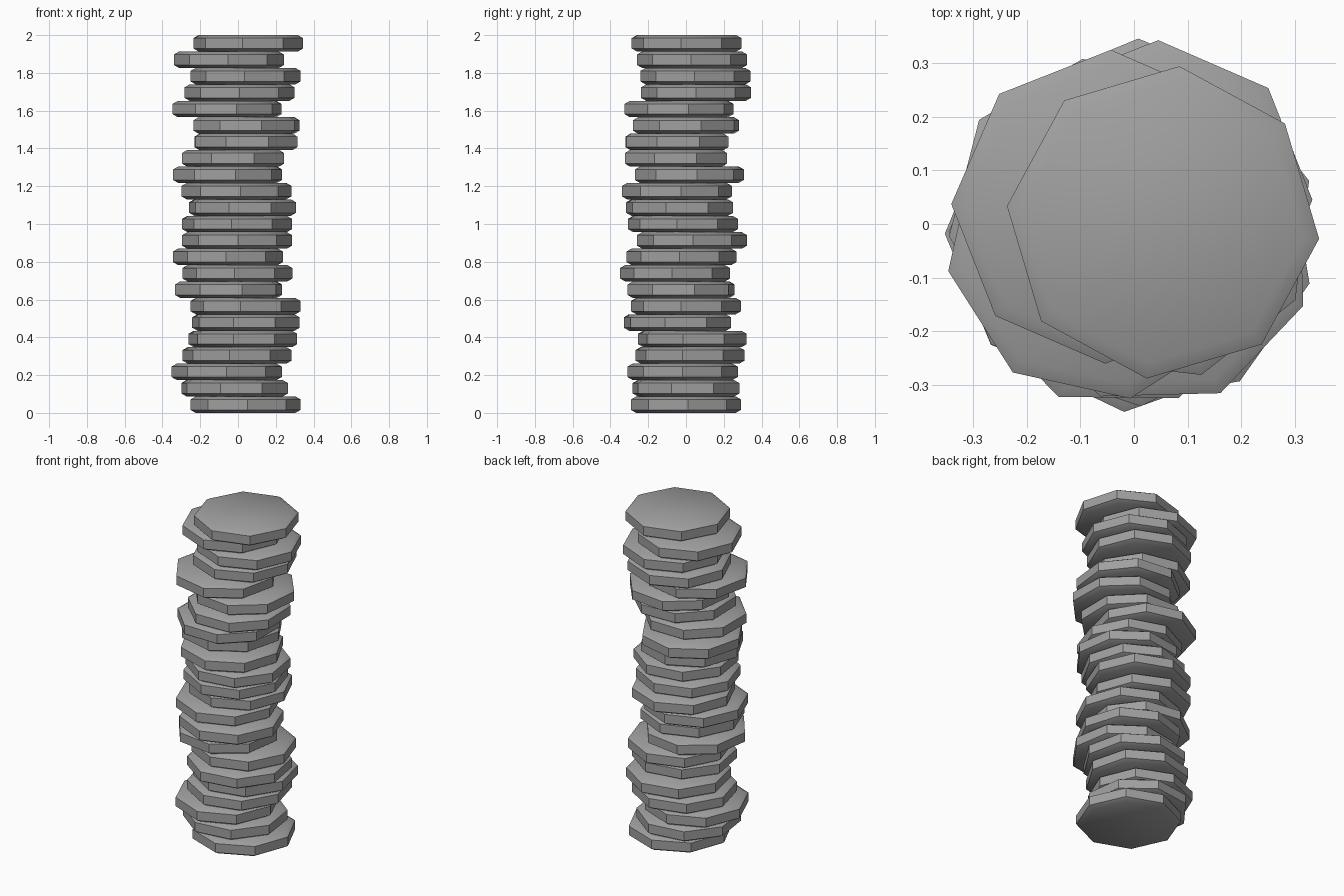
import bpy
import bmesh
from math import cos, sin, radians, pi

default_cube = bpy.data.objects.get("Cube")
if default_cube:
    bpy.data.objects.remove(default_cube, do_unlink=True)

# Disc placement from bottom to top: x and y shift in thousandths, turn in degrees
PLACEMENT = [
    (40, 0, 2), (-18, 0, -15), (-60, -18, 0), (-5, 21, -8), (26, 34, -10),
    (42, -45, -13), (40, 0, -5), (-50, -26, 14), (-3, -58, -3), (-53, -24, -2),
    (-5, 32, 1), (-5, -16, -6), (24, -34, -14), (-8, -48, 4), (-55, 18, 8),
    (-26, -53, 22), (42, -48, -21), (45, 0, 16), (-58, -37, 10), (8, 53, 0),
    (40, 50, -1), (-48, 32, -1), (54, 3, -6),
]
SIDES = 8
RADIUS = 0.292
HEIGHT = 2 / len(PLACEMENT)
BEVEL_WIDTH = 0.028
BEVEL_HEIGHT = 0.016

# Stone material
stone = bpy.data.materials.new("grey_stone")
stone.use_nodes = True
stone_colour = (0.35, 0.35, 0.35, 1)
stone.diffuse_color = stone_colour
stone.node_tree.nodes["Principled BSDF"].inputs["Base Color"].default_value = stone_colour


def disc_mesh():
    """Octagonal disc with a shallow chamfer around both caps."""
    profile = [
        (RADIUS - BEVEL_WIDTH, 0),
        (RADIUS, BEVEL_HEIGHT),
        (RADIUS, HEIGHT - BEVEL_HEIGHT),
        (RADIUS - BEVEL_WIDTH, HEIGHT),
    ]
    bm = bmesh.new()
    rings = []
    for radius, height in profile:
        ring = []
        for side in range(SIDES):
            angle = 2 * pi * side / SIDES
            ring.append(bm.verts.new((radius * cos(angle), radius * sin(angle), height)))
        rings.append(ring)
    for lower, upper in zip(rings, rings[1:]):
        for side in range(SIDES):
            following = (side + 1) % SIDES
            bm.faces.new((lower[side], lower[following], upper[following], upper[side]))
    bm.faces.new(rings[0][::-1])
    bm.faces.new(rings[-1])
    mesh = bpy.data.meshes.new("stone_disc")
    bm.to_mesh(mesh)
    bm.free()
    mesh.materials.append(stone)
    return mesh


# Stack of loosely shifted discs sharing one mesh
shared_mesh = disc_mesh()
discs = []
for level, (shift_x, shift_y, turn) in enumerate(PLACEMENT):
    disc = bpy.data.objects.new(f"stone_disc_{level + 1}", shared_mesh)
    disc.location = (shift_x / 1000, shift_y / 1000, level * HEIGHT)
    disc.rotation_euler.z = radians(turn)
    bpy.context.collection.objects.link(disc)
    discs.append(disc)

# Soft caps, crisp sides
bpy.ops.object.select_all(action="DESELECT")
discs[0].select_set(True)
bpy.context.view_layer.objects.active = discs[0]
bpy.ops.object.shade_smooth_by_angle(angle=radians(35))
